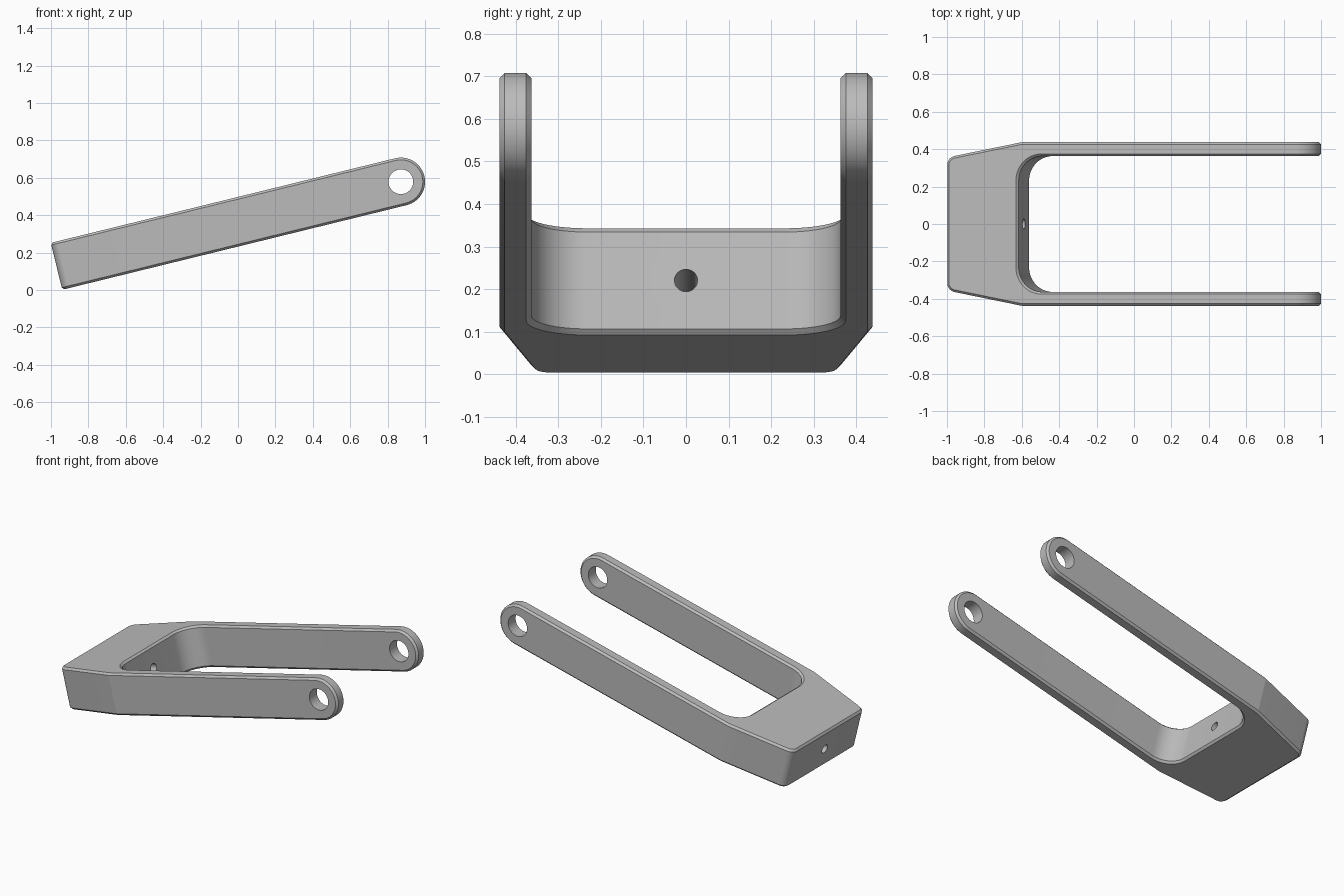
import bpy, bmesh
from math import radians, pi, sin, cos, tan
from mathutils import Matrix, Vector

cube = bpy.data.objects.get("Cube")
if cube:
    bpy.data.objects.remove(cube)

# Dimensions in the fork's own frame: x along the arms, origin at the pivot
TILT = radians(-13.8)
PIVOT = Vector((0.871, 0, 0.579))
HALF = 0.129        # half height and tip radius
BACK = -1.896       # closed end
OUT, INN = 0.4375, 0.363


def round_corner(before, corner, after, radius, steps):
    """Points of an arc that rounds a corner of a 2D path."""
    p, a, b = Vector(corner), Vector(before), Vector(after)
    da, db = (a - p).normalized(), (b - p).normalized()
    half = da.angle(db) / 2
    centre = p + (da + db).normalized() * radius / sin(half)
    start = p + da * radius / tan(half) - centre
    end = p + db * radius / tan(half) - centre
    sweep = start.angle_signed(end)
    return [centre + Matrix.Rotation(-sweep * i / steps, 2) @ start for i in range(steps + 1)]


def prism(name, points, to_3d, direction):
    """Extrude a closed outline along a direction."""
    bm = bmesh.new()
    face = bm.faces.new([bm.verts.new(to_3d(p)) for p in points])
    ext = bmesh.ops.extrude_face_region(bm, geom=[face])
    moved = [v for v in ext["geom"] if isinstance(v, bmesh.types.BMVert)]
    bmesh.ops.translate(bm, verts=moved, vec=direction)
    bmesh.ops.recalc_face_normals(bm, faces=bm.faces)
    mesh = bpy.data.meshes.new(name)
    bm.to_mesh(mesh)
    bm.free()
    obj = bpy.data.objects.new(name, mesh)
    bpy.context.collection.objects.link(obj)
    return obj


def circle(x, y, r, n=64, start=0, sweep=2 * pi):
    return [Vector((x + r * cos(start + sweep * i / n), y + r * sin(start + sweep * i / n)))
            for i in range(n)]


def boolean(obj, cutter, operation):
    mod = obj.modifiers.new(cutter.name, 'BOOLEAN')
    mod.operation, mod.object, mod.solver = operation, cutter, 'EXACT'
    bpy.context.view_layer.objects.active = obj
    bpy.ops.object.modifier_apply(modifier=mod.name)
    bpy.data.objects.remove(cutter)


# Plan outline of one half, then mirrored to the other side
end, corner, shoulder = (BACK, 0), (BACK, 0.356), (-1.485, OUT)
half = round_corner(end, corner, shoulder, 0.05, 12)
half += [Vector(shoulder), Vector((0.2, OUT)), Vector((0.2, INN))]
half += round_corner((0.2, INN), (-1.503, INN), (-1.503, 0), 0.13, 14)
plan = half + [Vector((p.x, -p.y)) for p in reversed(half)]
fork = prism("fork_bracket", plan, lambda p: (p.x, p.y, -0.2), (0, 0, 0.4))

# Side outline with a round tip trims the fork
side = [Vector((BACK - 0.1, -HALF))]
side += circle(0, 0, HALF, 32, -pi / 2, pi)
side += [Vector((0, HALF)), Vector((BACK - 0.1, HALF))]
trim = prism("side_trim", side, lambda p: (p.x, -0.6, p.y), (0, 1.2, 0))
boolean(fork, trim, 'INTERSECT')

# Chamfer around every rim
bevel = fork.modifiers.new("rim_chamfer", 'BEVEL')
bevel.width, bevel.segments = 0.012, 1
bevel.limit_method, bevel.angle_limit = 'ANGLE', radians(50)
bpy.context.view_layer.objects.active = fork
bpy.ops.object.modifier_apply(modifier=bevel.name)

# Pivot holes through both arms, and a bolt hole through the closed end
pivot_hole = prism("pivot_hole", circle(0, 0, 0.066), lambda p: (p.x, -0.6, p.y), (0, 1.2, 0))
boolean(fork, pivot_hole, 'DIFFERENCE')
bolt_hole = prism("bolt_hole", circle(0, 0, 0.027, 48),
                  lambda p: (BACK - 0.1, p.x, p.y), (0.7, 0, 0))
boolean(fork, bolt_hole, 'DIFFERENCE')

# Tilt into place
fork.data.transform(Matrix.Translation(PIVOT) @ Matrix.Rotation(TILT, 4, 'Y'))

# Plain grey metal
grey = bpy.data.materials.new("grey_metal")
grey.use_nodes = True
colour = (0.5, 0.5, 0.5, 1)
grey.diffuse_color = colour
grey.node_tree.nodes["Principled BSDF"].inputs["Base Color"].default_value = colour
fork.data.materials.clear()
fork.data.materials.append(grey)

bpy.ops.object.select_all(action='DESELECT')
fork.select_set(True)
bpy.context.view_layer.objects.active = fork
bpy.ops.object.shade_smooth_by_angle(angle=radians(10))
